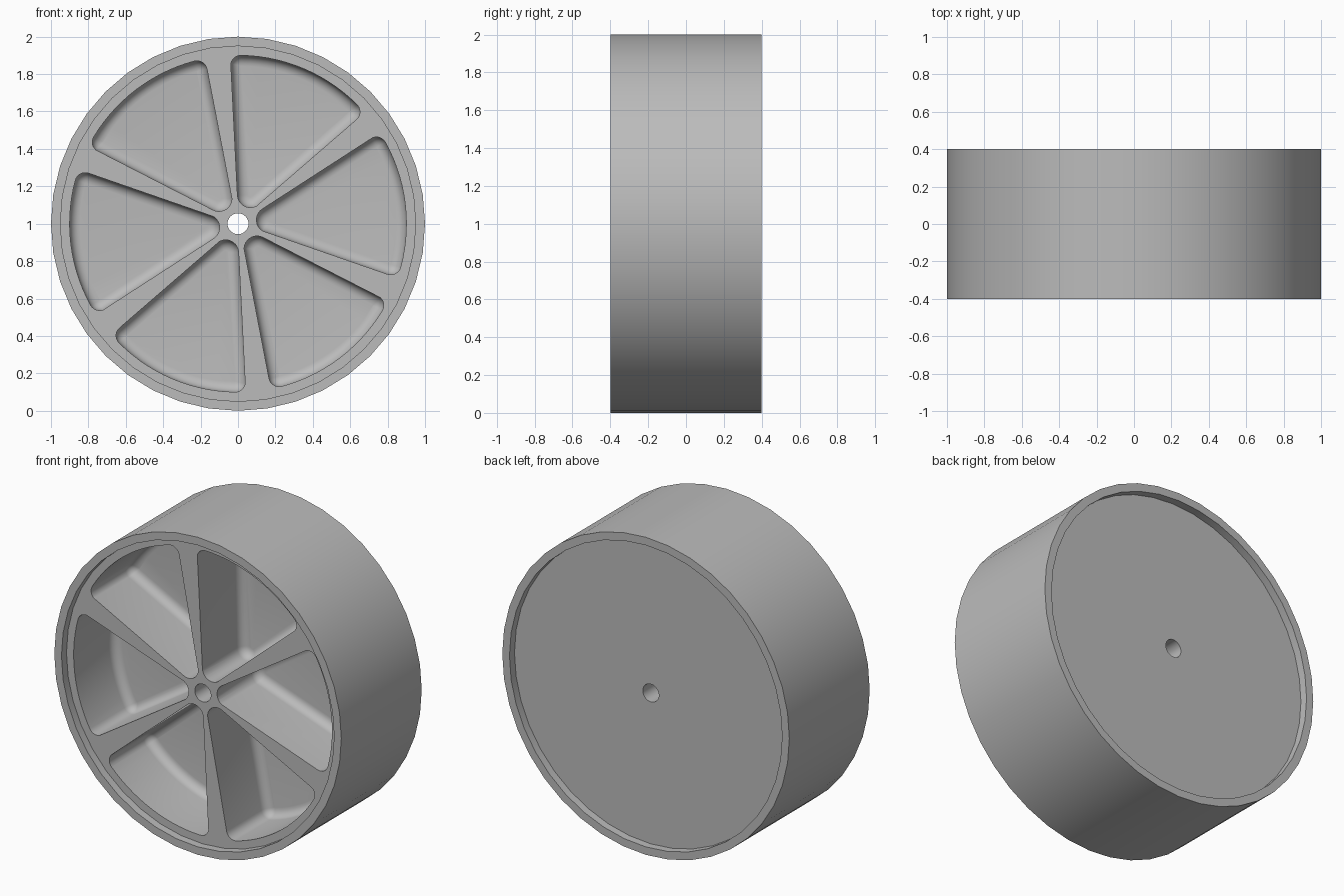
import bpy, bmesh
from math import sin, cos, asin, pi, radians

if "Cube" in bpy.data.objects:
    bpy.data.objects.remove(bpy.data.objects["Cube"])

SIDES = 40
FLOOR = 0.05              # y of the pocket floors
FILLET = 0.055            # rounding of pocket corners and floor edges
HALF = radians(26)        # half angle of one pocket
GAP = 0.005               # half width of a spoke at the axle
TURN = radians(7)         # direction of the first pocket

grey = bpy.data.materials.new("grey")
grey.use_nodes = True
colour = (0.5, 0.5, 0.5, 1)
grey.diffuse_color = colour
grey.node_tree.nodes["Principled BSDF"].inputs["Base Color"].default_value = colour


def finish(name, bm):
    bmesh.ops.recalc_face_normals(bm, faces=bm.faces)
    mesh = bpy.data.meshes.new(name)
    bm.to_mesh(mesh)
    bm.free()
    mesh.materials.append(grey)
    obj = bpy.data.objects.new(name, mesh)
    bpy.context.collection.objects.link(obj)
    return obj


def bridge(bm, a, b):
    for i in range(len(a)):
        j = (i + 1) % len(a)
        bm.faces.new((a[i], a[j], b[j], b[i]))


def arc(centre, radius, start, end, steps):
    return [(centre[0] + radius * cos(start + (end - start) * i / steps),
             centre[1] + radius * sin(start + (end - start) * i / steps))
            for i in range(steps)]


def pocket_outline(inset):
    """Rounded wedge along the first axis, shrunk by inset."""
    outer = 0.9 - inset
    r = max(FILLET - inset, 0.003)
    phi = HALF - asin((GAP + inset + r) / (outer - r))
    cu, cv = (outer - r) * cos(phi), (outer - r) * sin(phi)
    tip = (0.1 - GAP) / (1 - sin(HALF))
    tip_r = tip * sin(HALF) - GAP - inset
    a, b = HALF + pi / 2, 1.5 * pi - HALF
    return (arc((0, 0), outer, -phi, phi, 14)
            + arc((cu, cv), r, phi, a, 7)
            + arc((tip, 0), tip_r, a, b, 10)
            + arc((cu, -cv), r, b, 2 * pi - phi, 7))


# Wheel body: rim, recessed disc and axle hole turned from one profile
profile = [(0.056, -0.35), (0.95, -0.35), (0.95, -0.4), (1, -0.4),
           (1, 0.4), (0.95, 0.4), (0.95, 0.35), (0.056, 0.35)]
bm = bmesh.new()
loops = [[bm.verts.new((r * cos(2 * pi * i / SIDES), y, 1 + r * sin(2 * pi * i / SIDES)))
          for i in range(SIDES)] for r, y in profile]
for k in range(len(loops)):
    bridge(bm, loops[k - 1], loops[k])
wheel = finish("wheel", bm)

# Six pocket cutters with filleted floors
layers = [(-0.5, 0)]
for k in range(7):
    t = k * pi / 12
    layers.append((FLOOR - FILLET + FILLET * sin(t), FILLET * (1 - cos(t))))
bm = bmesh.new()
for n in range(6):
    c, s = cos(TURN + n * pi / 3), sin(TURN + n * pi / 3)
    rings = [[bm.verts.new((u * c - v * s, y, 1 + u * s + v * c))
              for u, v in pocket_outline(inset)] for y, inset in layers]
    for lower, upper in zip(rings, rings[1:]):
        bridge(bm, lower, upper)
    bm.faces.new(rings[0])
    bm.faces.new(rings[-1])
cutter = finish("pocket_cutter", bm)
cutter.hide_render = True

# Cut the pockets, leaving the spokes
bpy.ops.object.select_all(action='DESELECT')
wheel.select_set(True)
bpy.context.view_layer.objects.active = wheel
cut = wheel.modifiers.new("pockets", 'BOOLEAN')
cut.operation = 'DIFFERENCE'
cut.solver = 'EXACT'
cut.object = cutter
bpy.ops.object.modifier_apply(modifier=cut.name)
bpy.data.objects.remove(cutter)
bpy.ops.object.shade_smooth_by_angle(angle=radians(35))
